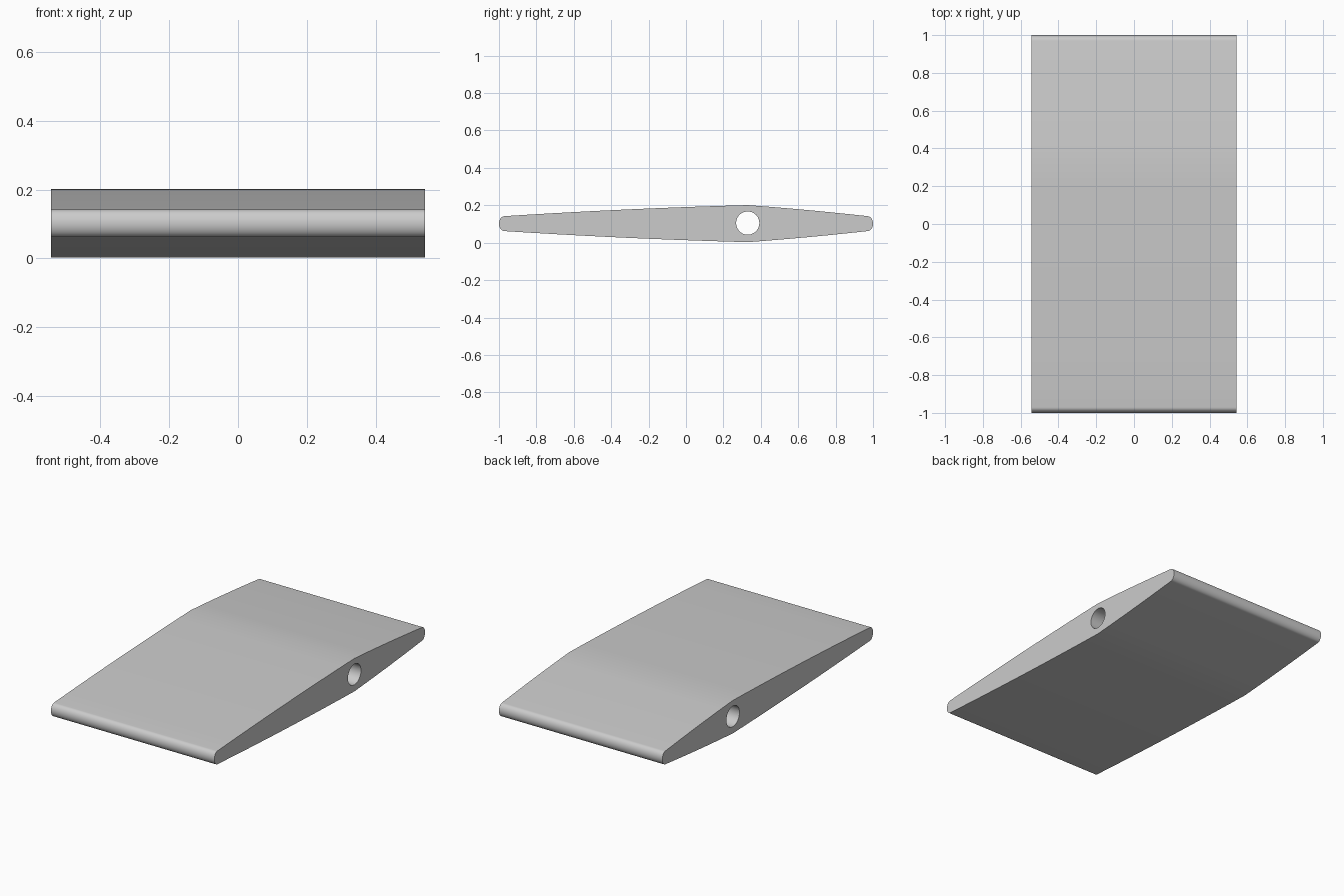
import bpy, bmesh, math

if "Cube" in bpy.data.objects:
    bpy.data.objects.remove(bpy.data.objects["Cube"])

HALF_WIDTH = 0.543
MID_Z, HALF_THICK = 0.102, 0.099
PEAK_Y, TIP_Y, TIP_HALF = 0.33, 0.97, 0.04
HOLE_RADIUS = 0.062

grey = bpy.data.materials.new("light grey")
grey.use_nodes = True
colour = (0.6, 0.6, 0.6, 1)
grey.diffuse_color = colour
grey.node_tree.nodes["Principled BSDF"].inputs["Base Color"].default_value = colour


def taper(end_y, bulge, steps):
    """Upper edge from a tip to just before the peak, gently bowed."""
    pts = []
    for i in range(steps):
        t = i / steps
        h = TIP_HALF + (HALF_THICK - TIP_HALF) * t + bulge * 4 * t * (1 - t)
        pts.append((end_y + (PEAK_Y - end_y) * t, h))
    return pts


def nose(sign, steps=8):
    """Rounded end, from the extreme point up to the start of the taper."""
    return [(sign * (TIP_Y + (1 - TIP_Y) * math.cos(a)), TIP_HALF * math.sin(a))
            for a in (i / steps * math.pi / 2 for i in range(steps))]


# Upper half of the section, then mirrored below the centre line
upper = nose(-1) + taper(-TIP_Y, 0.006, 10) + [(PEAK_Y, HALF_THICK)]
upper += taper(TIP_Y, 0.003, 6)[::-1] + nose(1)[::-1]
outline = upper + [(y, -h) for y, h in upper[-2:0:-1]]

# Blade body, extruded across its width
bm = bmesh.new()
face = bm.faces.new([bm.verts.new((-HALF_WIDTH, y, MID_Z + h)) for y, h in outline])
side = bmesh.ops.extrude_face_region(bm, geom=[face])["geom"]
bmesh.ops.translate(bm, vec=(2 * HALF_WIDTH, 0, 0),
                    verts=[v for v in side if isinstance(v, bmesh.types.BMVert)])
bmesh.ops.recalc_face_normals(bm, faces=bm.faces)
mesh = bpy.data.meshes.new("blade_body")
bm.to_mesh(mesh)
bm.free()
mesh.materials.append(grey)
body = bpy.data.objects.new("blade_body", mesh)
bpy.context.collection.objects.link(body)

# Pivot hole through the full width
bpy.ops.mesh.primitive_cylinder_add(vertices=48, radius=HOLE_RADIUS, depth=3 * HALF_WIDTH,
                                    location=(0, PEAK_Y, MID_Z + 0.003),
                                    rotation=(0, math.pi / 2, 0))
cutter = bpy.context.object
cutter.name = "pivot_hole_cutter"
cutter.hide_render = True
cutter.data.materials.append(grey)
cut = body.modifiers.new("pivot_hole", "BOOLEAN")
cut.operation = "DIFFERENCE"
cut.solver = "EXACT"
cut.object = cutter

bpy.ops.object.select_all(action="DESELECT")
body.select_set(True)
bpy.context.view_layer.objects.active = body
bpy.ops.object.modifier_apply(modifier=cut.name)
bpy.data.objects.remove(cutter)
bpy.ops.object.shade_smooth_by_angle(angle=math.radians(30))
